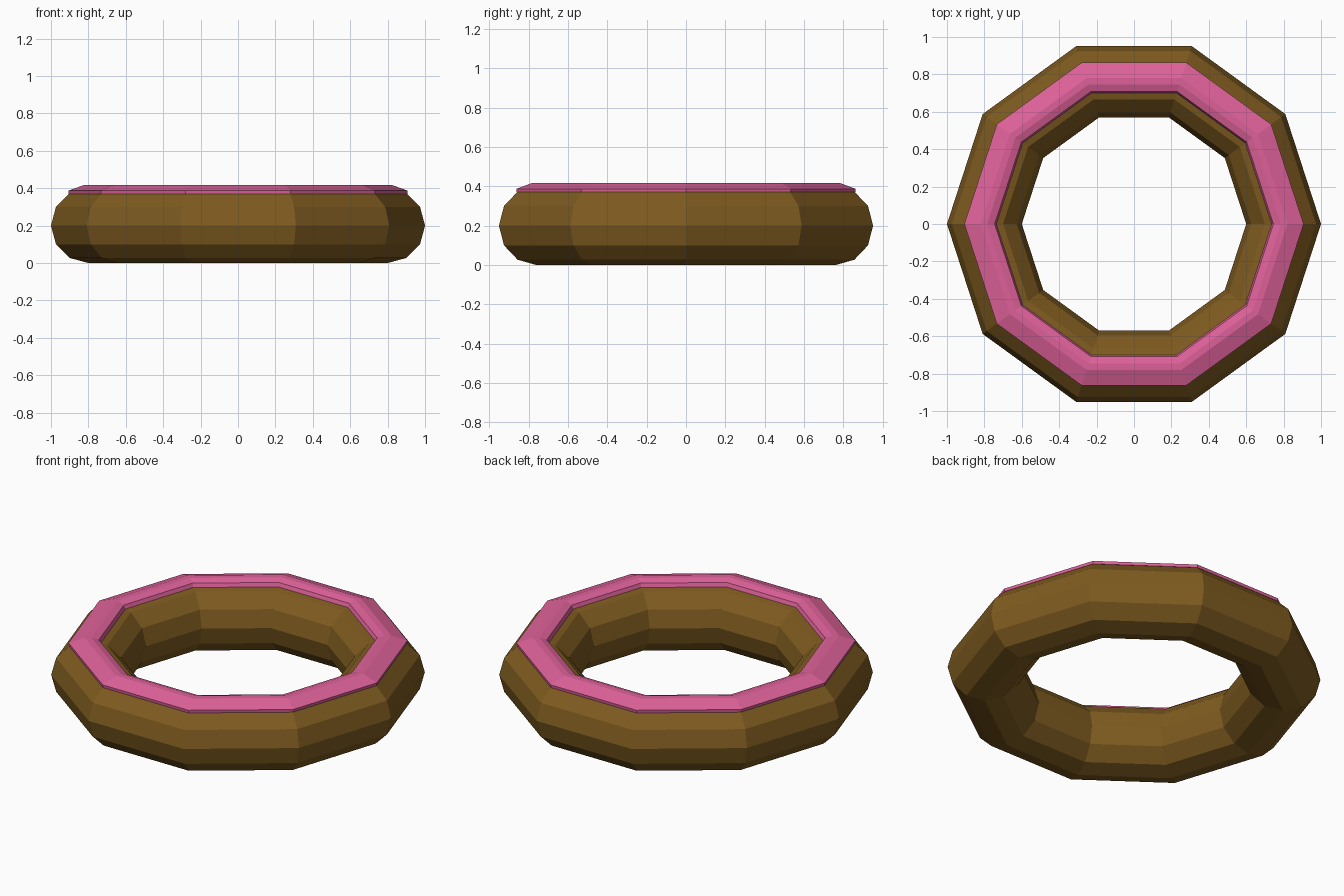
import bpy, bmesh
from math import cos, sin, tau

if "Cube" in bpy.data.objects:
    bpy.data.objects.remove(bpy.data.objects["Cube"])

SIDES = 10


def ring(name, profile, color):
    # Revolve a closed (radius, z) profile into a ten-sided ring
    bm = bmesh.new()
    loops = [[bm.verts.new((r * cos(tau * i / SIDES), r * sin(tau * i / SIDES), z))
              for r, z in profile] for i in range(SIDES)]
    n = len(profile)
    for i in range(SIDES):
        a, b = loops[i], loops[(i + 1) % SIDES]
        for j in range(n):
            k = (j + 1) % n
            bm.faces.new((a[j], b[j], b[k], a[k]))
    bmesh.ops.recalc_face_normals(bm, faces=bm.faces)
    mesh = bpy.data.meshes.new(name)
    bm.to_mesh(mesh)
    bm.free()
    mat = bpy.data.materials.new(name)
    mat.diffuse_color = color
    mat.use_nodes = True
    mat.node_tree.nodes["Principled BSDF"].inputs["Base Color"].default_value = mat.diffuse_color
    mesh.materials.append(mat)
    obj = bpy.data.objects.new(name, mesh)
    bpy.context.collection.objects.link(obj)
    return obj


# Dough: twelve-sided tube
dough = [(0.8 + 0.2 * cos(tau * j / 12), 0.2 + 0.2 * sin(tau * j / 12)) for j in range(12)]
ring("dough", dough, (0.21, 0.105, 0.014, 1))

# Icing: thin cap hugging the top of the dough
icing = [(0.905, 0.37), (0.907, 0.387), (0.82, 0.418), (0.785, 0.418),
         (0.745, 0.405), (0.735, 0.38), (0.8, 0.395)]
ring("icing", icing, (0.73, 0.12, 0.32, 1))
